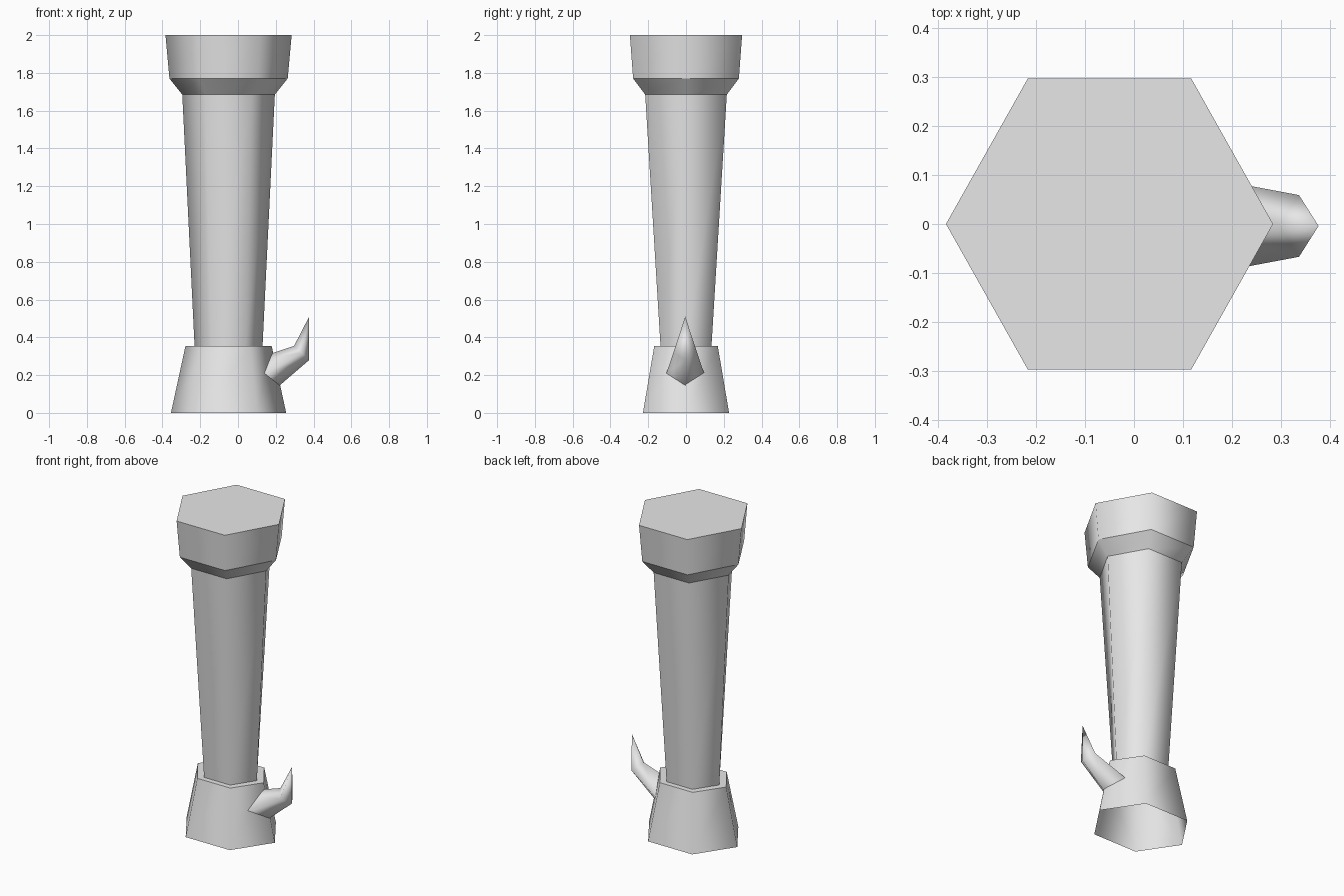
import bpy, bmesh, math

cube = bpy.data.objects.get("Cube")
if cube:
    bpy.data.objects.remove(cube, do_unlink=True)

grey = bpy.data.materials.new("plain_grey")
grey.use_nodes = True
colour = (0.8, 0.8, 0.8, 1)
grey.diffuse_color = colour
grey.node_tree.nodes["Principled BSDF"].inputs["Base Color"].default_value = colour

AXIS_X = -0.05


def finish(name, bm):
    """Turn a bmesh into a smooth-shaded object."""
    bmesh.ops.recalc_face_normals(bm, faces=bm.faces)
    for face in bm.faces:
        face.smooth = True
    mesh = bpy.data.meshes.new(name)
    bm.to_mesh(mesh)
    bm.free()
    mesh.materials.append(grey)
    obj = bpy.data.objects.new(name, mesh)
    bpy.context.collection.objects.link(obj)
    return obj


def bridge(bm, a, b):
    n = len(a)
    for i in range(n):
        j = (i + 1) % n
        bm.faces.new((a[i], a[j], b[j], b[i]))


def hex_loft(name, profile, cap_top=False):
    """Six-sided tube through (half width x, half width y, z) rings, crisp at each ring."""
    bm = bmesh.new()
    rings = []
    for half_x, half_y, z in profile:
        ry = half_y / math.sin(math.pi / 3)
        rings.append([bm.verts.new((AXIS_X + half_x * math.cos(i * math.pi / 3),
                                    ry * math.sin(i * math.pi / 3), z))
                      for i in range(6)])
    for low, high in zip(rings, rings[1:]):
        bridge(bm, low, high)
    if cap_top:
        bm.faces.new(rings[-1])
    for ring in rings:
        for i in range(6):
            edge = bm.edges.get((ring[i], ring[(i + 1) % 6]))
            edge.smooth = False
    return finish(name, bm)


# Flared foot, open underneath, with a narrow ledge on top
hex_loft("foot", [(0.305, 0.228, 0), (0.228, 0.168, 0.355), (0.18, 0.135, 0.355)])

# Tapered column
hex_loft("shaft", [(0.18, 0.135, 0.355), (0.245, 0.216, 1.685)])

# Collar and block at the top
hex_loft("head", [(0.245, 0.216, 1.685), (0.313, 0.28, 1.77), (0.334, 0.297, 2)],
         cap_top=True)

# Upturned spur: two diamond sections and a point
bm = bmesh.new()
SPUR_Y = -0.004
sections = []
for (bx, bz), (tx, tz), half in [((0.22, 0.145), (0.06, 0.275), 0.1),
                                 ((0.377, 0.28), (0.297, 0.355), 0.063)]:
    mx, mz = (bx + tx) / 2, (bz + tz) / 2
    sections.append([bm.verts.new(p) for p in ((bx, SPUR_Y, bz), (mx, SPUR_Y + half, mz),
                                               (tx, SPUR_Y, tz), (mx, SPUR_Y - half, mz))])
bridge(bm, *sections)
tip = bm.verts.new((0.377, SPUR_Y, 0.51))
for i in range(4):
    bm.faces.new((sections[1][i], sections[1][(i + 1) % 4], tip))
finish("spur", bm)
